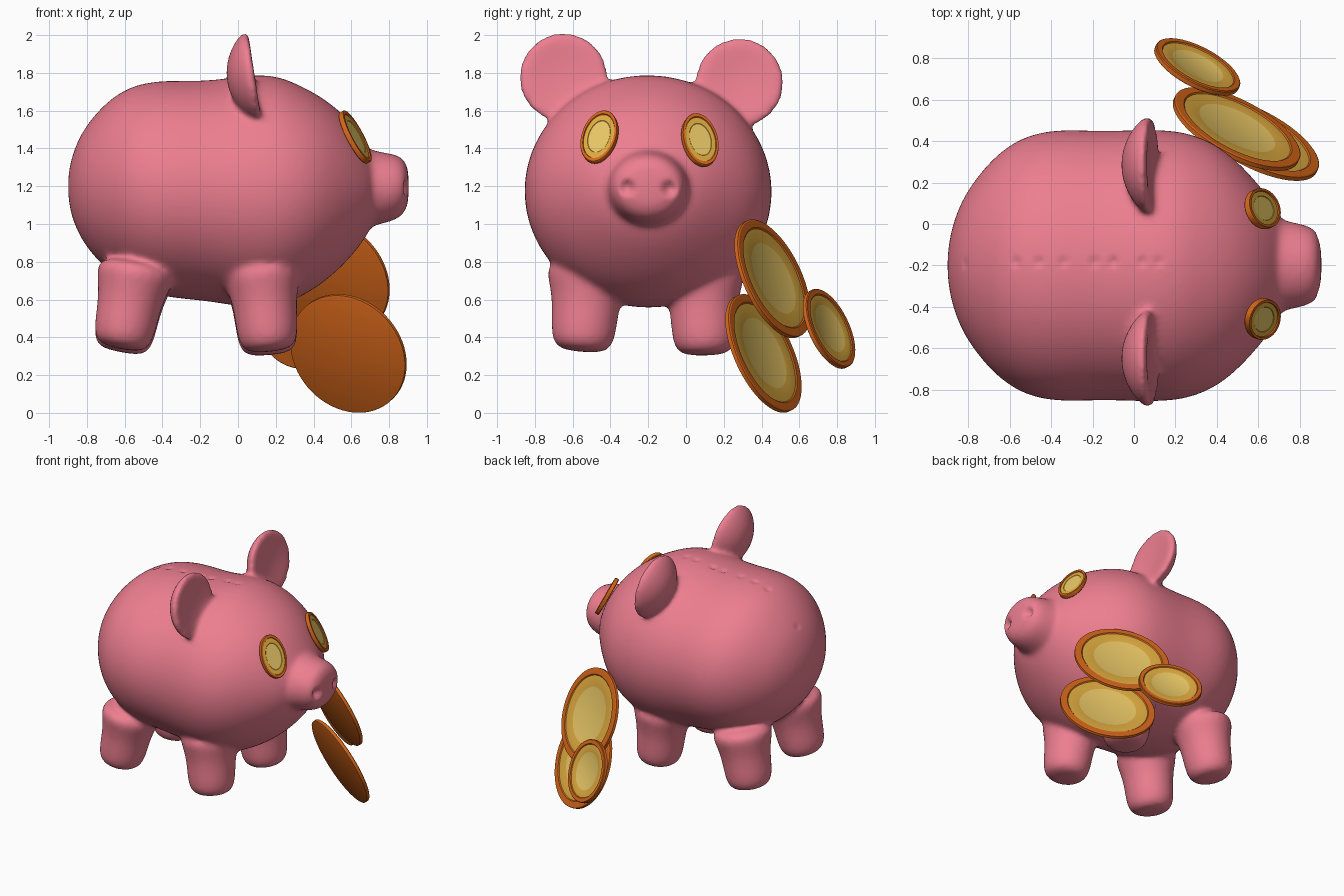
import bpy, bmesh, math
from mathutils import Matrix, Vector

if "Cube" in bpy.data.objects:
    bpy.data.objects.remove(bpy.data.objects["Cube"])

PIG = Matrix.Translation((0, -0.2, 1.19)) @ Matrix.Rotation(-0.03, 4, 'X')


def material(name, rgb):
    m = bpy.data.materials.new(name)
    m.diffuse_color = (*rgb, 1)
    m.use_nodes = True
    m.node_tree.nodes["Principled BSDF"].inputs["Base Color"].default_value = m.diffuse_color
    return m


PINK = material("pink", (0.85, 0.21, 0.28))
ORANGE = material("orange", (0.65, 0.13, 0.01))
GOLD = material("gold", (0.72, 0.40, 0.05))
PALE = material("pale_gold", (0.80, 0.56, 0.13))


def make_object(name, bm, mats):
    bmesh.ops.recalc_face_normals(bm, faces=bm.faces)
    me = bpy.data.meshes.new(name)
    bm.to_mesh(me)
    bm.free()
    for m in mats:
        me.materials.append(m)
    ob = bpy.data.objects.new(name, me)
    bpy.context.collection.objects.link(ob)
    bpy.ops.object.select_all(action='DESELECT')
    bpy.context.view_layer.objects.active = ob
    ob.select_set(True)
    return ob


def loft(bm, stations, mat=Matrix(), n=32):
    """Closed tube of elliptical rings (x, half width y, centre z, half height z)."""
    rings = []
    for x, ry, zc, rz in stations:
        rings.append([bm.verts.new(mat @ Vector((x, ry * math.cos(a), zc + rz * math.sin(a))))
                      for a in (2 * math.pi * i / n for i in range(n))])
    for r, s in zip(rings, rings[1:]):
        for i in range(n):
            bm.faces.new((r[i], r[(i + 1) % n], s[(i + 1) % n], s[i]))
    bm.faces.new(rings[0])
    bm.faces.new(rings[-1])


# Body: x, half width, top z, bottom z
outline = [(-0.9, 0.05, 1.25, 1.15), (-0.885, 0.16, 1.34, 1.05), (-0.85, 0.27, 1.44, 0.96),
           (-0.8, 0.37, 1.53, 0.87), (-0.7, 0.50, 1.645, 0.76), (-0.6, 0.585, 1.715, 0.69),
           (-0.5, 0.635, 1.75, 0.64), (-0.36, 0.662, 1.765, 0.605), (-0.15, 0.65, 1.757, 0.59),
           (0.05, 0.66, 1.795, 0.55), (0.2, 0.655, 1.79, 0.555), (0.3, 0.63, 1.75, 0.595),
           (0.4, 0.585, 1.70, 0.65), (0.5, 0.505, 1.635, 0.725), (0.6, 0.395, 1.54, 0.825),
           (0.68, 0.29, 1.42, 0.93), (0.74, 0.18, 1.32, 1.05)]
bm = bmesh.new()
loft(bm, [(x, w, (t + b) / 2 - 1.19, (t - b) / 2) for x, w, t, b in outline])

# Snout
loft(bm, [(0.5, 0.25, 0, 0.24), (0.66, 0.235, 0, 0.215), (0.76, 0.21, 0, 0.19),
          (0.84, 0.195, 0.005, 0.175), (0.885, 0.165, 0.01, 0.14), (0.905, 0.10, 0.01, 0.08)])

for side in (-1, 1):
    # Legs, with a flared top that blends into the body
    for top, foot in (((-0.53, 0.30, -0.39), (-0.62, 0.325, -0.86)),
                      ((0.12, 0.30, -0.39), (0.165, 0.325, -0.875))):
        a, b = Vector(top), Vector(foot)
        a.y *= side
        b.y *= side
        length = (b - a).length
        axis = (b - a).normalized()
        yv = axis.cross(Vector((1, 0, 0))).normalized()
        basis = Matrix((axis, yv, axis.cross(yv))).transposed().to_4x4()
        steps = [(0, 0.23), (0.14, 0.19), (0.24, 0.168), (length - 0.09, 0.163),
                 (length - 0.025, 0.14), (length, 0.09)]
        loft(bm, [(t, r * 1.06, 0, r) for t, r in steps], Matrix.Translation(a) @ basis)

    # Cupped ears that open to the front
    ear = bmesh.ops.create_uvsphere(bm, u_segments=24, v_segments=16, radius=1)['verts']
    place = Matrix.Translation((0.025, side * 0.467, 0.566)) @ Matrix.Rotation(-0.15, 4, 'Y')
    for v in ear:
        cup = 0.07 * (v.co.y ** 2 + v.co.z ** 2) - 0.02
        v.co = place @ Vector((0.068 * v.co.x + cup, 0.24 * v.co.y, 0.24 * v.co.z))

# Fuse the parts into one soft skin
pig = make_object("pig_body", bm, [PINK])
sub = pig.modifiers.new("round", 'SUBSURF')
sub.levels = 2
mesh = pig.modifiers.new("fuse", 'REMESH')
mesh.mode = 'VOXEL'
mesh.voxel_size = 0.016
soft = pig.modifiers.new("soften", 'SMOOTH')
soft.factor = 0.5
soft.iterations = 14
bpy.ops.object.convert(target='MESH')
pig = bpy.context.object

# Nostrils and the row of small dents along the back
dents = [(Vector((0.89, s * 0.11, 0.0)), 0.055, Vector((-0.035, 0, 0))) for s in (-1, 1)]
dents += [(Vector((x, 0, z)), 0.035, Vector((0, 0, -0.012)))
          for x, z in ((-0.82, 0.31), (-0.57, 0.535), (-0.46, 0.565), (-0.34, 0.575),
                       (-0.19, 0.567), (-0.1, 0.575), (0.04, 0.6), (0.12, 0.605))]
for v in pig.data.vertices:
    for c, r, push in dents:
        d = (v.co - c).length / r
        if d < 1:
            v.co += push * (1 - d * d) ** 2
for p in pig.data.polygons:
    p.use_smooth = True
    p.material_index = 0
if not pig.data.materials:
    pig.data.materials.append(PINK)
pig.matrix_world = PIG


def coin(name, centre, normal, wide, tall, thick, parent=Matrix()):
    """Round coin with a raised rim and stepped face on the side of the normal."""
    prof = [(0.97, -1), (1, -0.7), (1, 0.7), (0.98, 1), (0.86, 1), (0.84, 0.6),
            (0.62, 0.6), (0.60, 0.45)]
    mats = [0, 0, 0, 0, 0, 1, 1]
    n = 64
    b = bmesh.new()
    rings = [[b.verts.new((r * math.cos(2 * math.pi * i / n), r * math.sin(2 * math.pi * i / n), z))
              for i in range(n)] for r, z in prof]
    for r, s, m in zip(rings, rings[1:], mats):
        for i in range(n):
            b.faces.new((r[i], r[(i + 1) % n], s[(i + 1) % n], s[i])).material_index = m
    b.faces.new(rings[0])
    b.faces.new(rings[-1]).material_index = 2
    nv = Vector(normal).normalized()
    up = (Vector((0, 0, 1)) - nv * nv.z).normalized()
    basis = Matrix((up.cross(nv), up, nv)).transposed().to_4x4()
    b.transform(parent @ Matrix.Translation(centre) @ basis
                @ Matrix.Diagonal((wide, tall, thick / 2, 1)))
    make_object(name, b, [ORANGE, GOLD, PALE])
    bpy.ops.object.shade_smooth_by_angle(angle=math.radians(30))


# Coin eyes
for side, label in ((-1, "left"), (1, "right")):
    coin("eye_coin_" + label, (0.62, side * 0.266, 0.262), (0.82, side * 0.33, 0.47),
         0.1, 0.155, 0.03, PIG)

# Falling coins
for name, centre, r in (("coin_upper", (0.495, 0.458, 0.71), 0.336),
                        ("coin_lower", (0.585, 0.41, 0.315), 0.336),
                        ("coin_small", (0.305, 0.757, 0.445), 0.225)):
    coin(name, centre, (0.43, 0.82, 0.385), r, r, 0.03)
